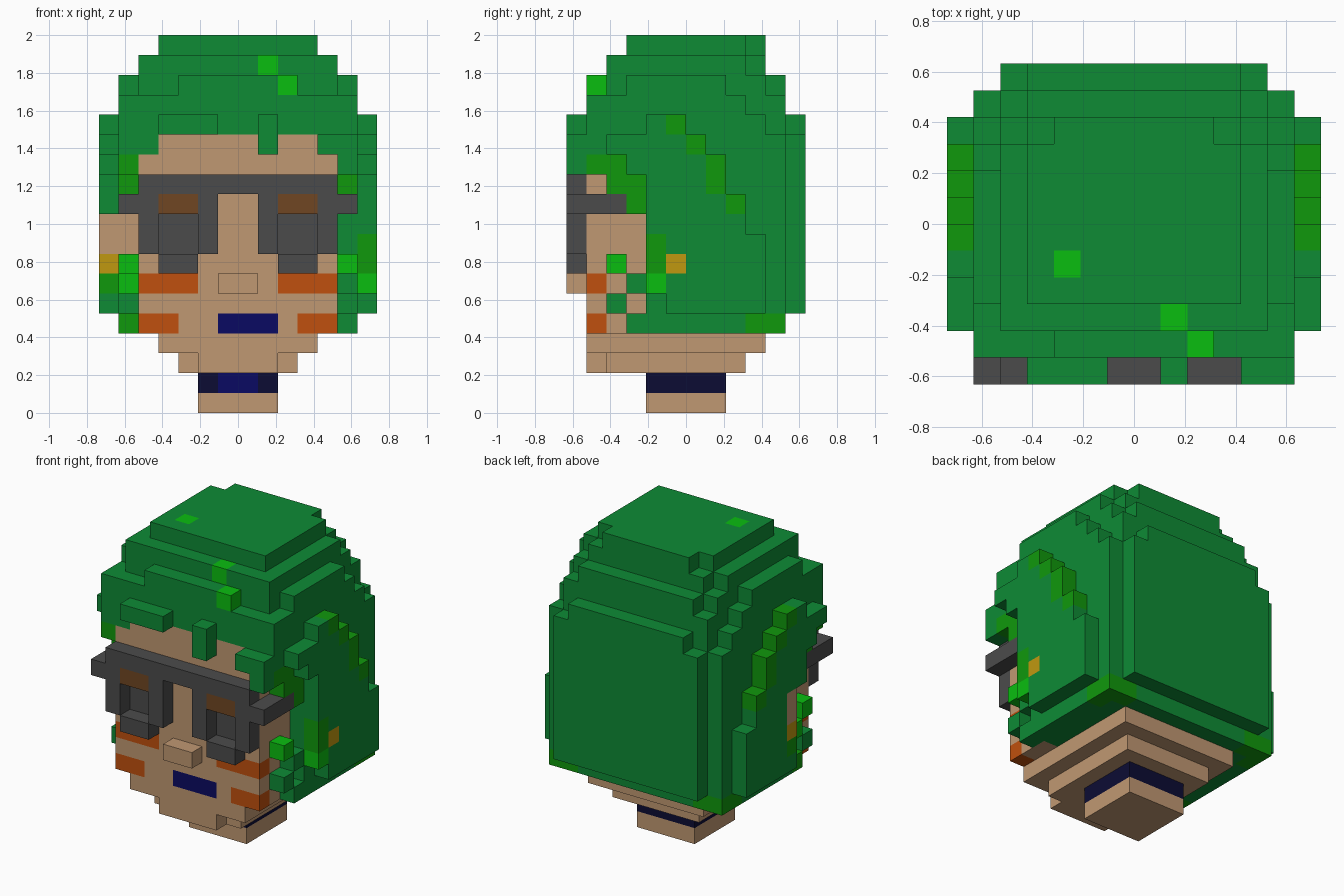
import bpy, bmesh
from mathutils import Vector

if "Cube" in bpy.data.objects:
    bpy.data.objects.remove(bpy.data.objects["Cube"], do_unlink=True)

U = 2 / 19  # size of one block
cells = {}  # block position -> (part, colour)

COLOURS = {
    "green": "0E8B35", "leaf_green": "10980C", "bright_green": "0ABE10",
    "skin": "C09872", "charcoal": "4B4B4B", "orange": "C0500E",
    "brown": "704622", "blue": "0A0A62", "navy": "0C0C34", "gold": "C09810",
}


def linear(code):
    vals = [int(code[i:i + 2], 16) / 255 for i in (0, 2, 4)]
    return [c / 12.92 if c < 0.04 else ((c + 0.055) / 1.055) ** 2.4 for c in vals] + [1]


materials = {}
for name, code in COLOURS.items():
    m = bpy.data.materials.new(name)
    m.use_nodes = True
    m.diffuse_color = linear(code)
    bsdf = m.node_tree.nodes["Principled BSDF"]
    bsdf.inputs["Base Color"].default_value = linear(code)
    bsdf.inputs["Roughness"].default_value = 0.9
    materials[name] = m


def fill(part, colour, x0, x1, y0, y1, z0, z1):
    """Fill a box of blocks; part None carves it away."""
    for x in range(x0, x1):
        for y in range(y0, y1):
            for z in range(z0, z1):
                if part:
                    cells[x, y, z] = (part, colour)
                else:
                    cells.pop((x, y, z), None)


def both(part, colour, x0, x1, *rest):
    fill(part, colour, x0, x1, *rest)
    fill(part, colour, -x1, -x0, *rest)


# Hair dome: depth from, depth to, half width, bottom, top
for y0, y1, w, z0, z1 in [
    (-5, -4, 6, 14, 16), (-5, -4, 3, 14, 17),
    (-4, -3, 6, 14, 16), (-4, -3, 5, 14, 18),
    (-3, 2, 6, 11, 17), (-3, 3, 5, 11, 18), (-3, 3, 4, 11, 19),
    (-2, 3, 6, 4, 16), (3, 4, 6, 4, 15), (3, 4, 5, 4, 17),
    (3, 4, 4, 4, 18), (3, 4, 3, 4, 19), (4, 5, 6, 4, 14),
    (4, 5, 5, 4, 16), (4, 5, 4, 4, 17), (5, 6, 5, 5, 14), (5, 6, 4, 5, 15),
]:
    fill("hair", "green", -w, w, y0, y1, z0, z1)

# Face and jaw
fill("face", "skin", -5, 5, -5, -2, 4, 13)
fill("face", "skin", -4, 4, -5, -2, 13, 14)
fill("face", "skin", -4, 4, -5, 4, 3, 4)
fill("face", "skin", -3, 3, -4, 3, 2, 3)
fill("face", "skin", -2, 2, -5, -4, 2, 3)
fill("nose", "skin", -1, 1, -6, -5, 6, 7)
both("face", "orange", 2, 5, -5, -4, 6, 7)
both("face", "orange", 3, 5, -5, -4, 4, 5)
fill("face", "blue", -1, 2, -5, -4, 4, 5)

# Neck with collar
fill("neck", "skin", -2, 2, -2, 2, 0, 1)
fill("neck", "navy", -2, 2, -2, 2, 1, 2)
fill("neck", "blue", -1, 1, -2, -1, 1, 2)

# Side hair panels, stepping down toward the back
for y, top in zip(range(-2, 4), (15, 15, 14, 13, 11, 9)):
    both("side_hair", "green", 6, 7, y, y + 1, 6 if y == -2 else 5, top)
for y, z0, z1 in [(-1, 14, 15), (0, 13, 14), (1, 11, 13), (2, 10, 11)]:
    both("side_hair", "leaf_green", 6, 7, y, y + 1, z0, z1)
both("side_hair", "green", 6, 7, -4, -3, 13, 14)
both("side_hair", "green", 6, 7, -3, -2, 12, 14)

# Temples and sideburns
both("temple_hair", "green", 4, 6, -5, -4, 13, 14)
both("temple_hair", "green", 5, 6, -4, -2, 12, 14)
both("temple_hair", "leaf_green", 5, 6, -5, -3, 12, 13)
both("temple_hair", "leaf_green", 5, 6, -4, -2, 11, 12)
both("temple_hair", "leaf_green", 5, 6, -3, -2, 10, 11)
both("sideburn", "bright_green", 5, 6, -4, -3, 7, 8)
both("sideburn", "green", 5, 6, -4, -3, 5, 6)
both("sideburn", "green", 5, 6, -3, -2, 6, 7)
both("sideburn", "green", 5, 6, -3, -2, 4, 5)
fill("sideburn", "bright_green", -6, -5, -3, -2, 6, 7)
fill("sideburn", "leaf_green", -6, -5, -3, -2, 4, 5)
both("hair", "leaf_green", 5, 6, 3, 5, 4, 5)
both("hair", "leaf_green", 4, 5, 4, 5, 4, 5)

# Left side: hair tufts over the ear
fill("side_hair", "leaf_green", 6, 7, -2, -1, 7, 9)
fill("side_hair", "bright_green", 6, 7, -2, -1, 6, 7)

# Right side: uncovered ear
fill(None, None, -7, -5, -2, -1, 7, 10)
fill(None, None, -7, -6, -2, -1, 6, 7)
fill("ear", "skin", -7, -5, -1, 0, 8, 10)
fill("side_hair", "leaf_green", -7, -6, -1, 0, 6, 7)

# Earrings
both("earring", "gold", 6, 7, -1, 0, 7, 8)

# Fringe locks
fill("fringe", "green", -4, -1, -6, -5, 14, 15)
fill("fringe", "green", 1, 2, -6, -5, 13, 15)
fill("fringe", "green", 4, 6, -6, -5, 13, 14)
fill("fringe", "green", 5, 6, -6, -5, 12, 13)

# Bright flecks on the crown
fill("hair", "bright_green", 1, 2, -4, -3, 17, 18)
fill("hair", "bright_green", 2, 3, -5, -4, 16, 17)
fill("hair", "bright_green", -3, -2, -2, -1, 18, 19)

# Glasses: bar, frames with recessed lenses, arms
fill("glasses", "charcoal", -5, 5, -6, -5, 11, 12)
both("glasses", "charcoal", 1, 5, -6, -5, 8, 11)
both("glasses", "charcoal", 2, 4, -6, -5, 7, 8)
both(None, None, 2, 4, -6, -5, 8, 10)
both("glasses", "charcoal", 2, 4, -5, -4, 8, 10)
both("glasses", "brown", 2, 4, -6, -5, 10, 11)
both("glasses", "charcoal", 5, 6, -6, -3, 10, 11)


def build(part):
    """Make one mesh from the exposed block faces of a part."""
    bm = bmesh.new()
    used, verts = [], {}

    def vert(p):
        key = tuple(round(c) for c in p)
        if key not in verts:
            verts[key] = bm.verts.new(Vector(key) * U)
        return verts[key]

    for cell, (owner, colour) in cells.items():
        if owner != part:
            continue
        if colour not in used:
            used.append(colour)
        for axis in range(3):
            for side in (0, 1):
                n = Vector((0, 0, 0))
                n[axis] = 2 * side - 1
                if tuple(int(c) for c in Vector(cell) + n) in cells:
                    continue
                a, b = Vector((0, 0, 0)), Vector((0, 0, 0))
                a[(axis + 1) % 3] = 1
                b[(axis + 2) % 3] = 1
                p = Vector(cell) + (n if side else Vector((0, 0, 0)))
                loop = [p, p + a, p + a + b, p + b]
                face = bm.faces.new([vert(q) for q in (loop if side else loop[::-1])])
                face.material_index = used.index(colour)
    bmesh.ops.dissolve_limit(bm, angle_limit=0.01, verts=bm.verts[:],
                             edges=bm.edges[:], delimit={'MATERIAL'})
    mesh = bpy.data.meshes.new(part)
    bm.to_mesh(mesh)
    bm.free()
    for colour in used:
        mesh.materials.append(materials[colour])
    bpy.context.collection.objects.link(bpy.data.objects.new(part, mesh))


for part in sorted({owner for owner, _ in cells.values()}):
    build(part)
